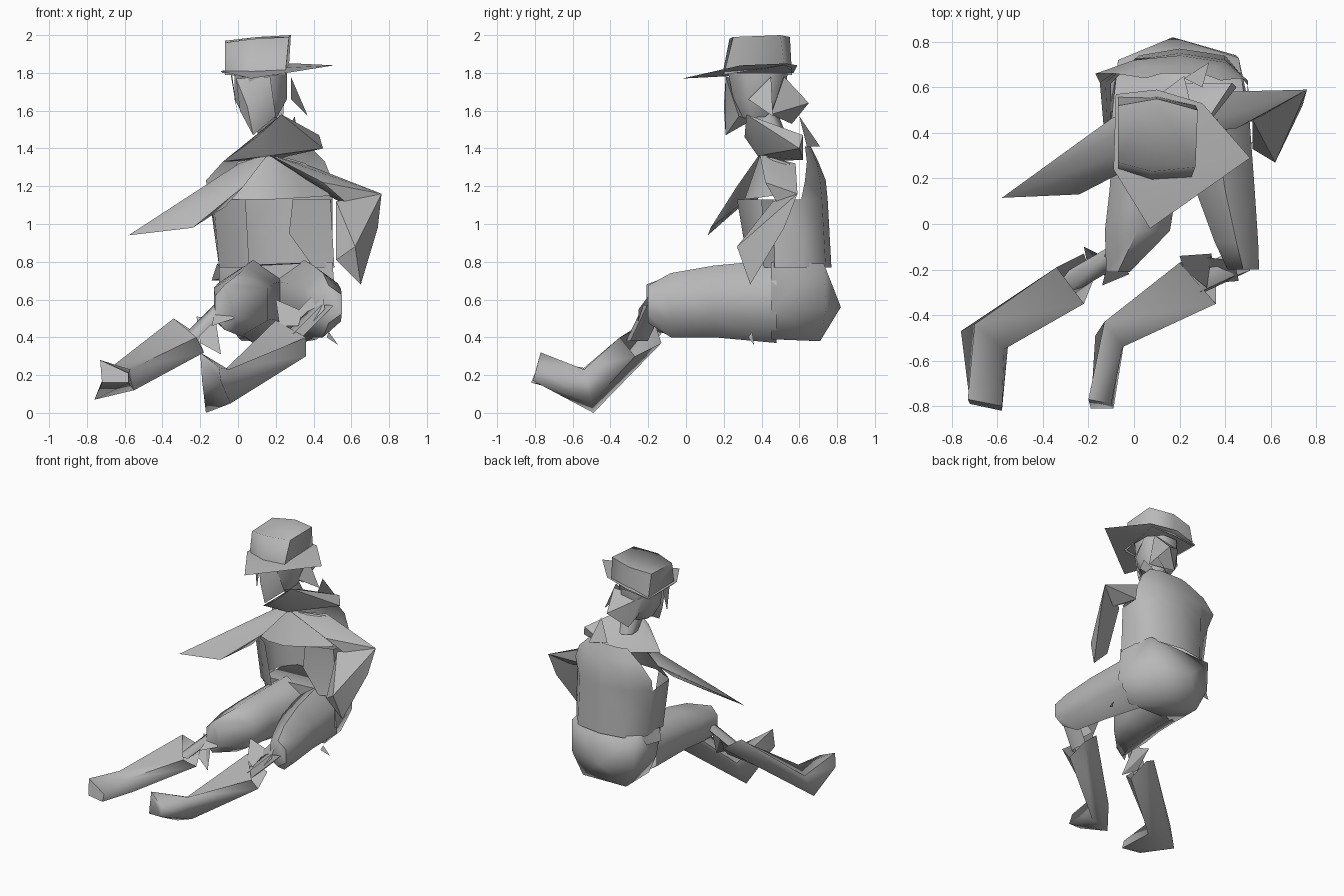
import bpy, bmesh, math
from mathutils import Vector

grey = bpy.data.materials.new("plain grey")
grey.diffuse_color = (0.48, 0.48, 0.48, 1)


def finish(name, bm, angle=50):
    """Turn a bmesh into a named, coloured, angle-smoothed object."""
    bmesh.ops.remove_doubles(bm, verts=bm.verts, dist=0.0005)
    bmesh.ops.recalc_face_normals(bm, faces=bm.faces)
    me = bpy.data.meshes.new(name)
    bm.to_mesh(me)
    bm.free()
    me.materials.append(grey)
    ob = bpy.data.objects.new(name, me)
    bpy.context.collection.objects.link(ob)
    bpy.ops.object.select_all(action='DESELECT')
    ob.select_set(True)
    bpy.context.view_layer.objects.active = ob
    bpy.ops.object.shade_smooth_by_angle(angle=math.radians(angle))
    return ob


def hull(name, pts, angle=40):
    bm = bmesh.new()
    vs = [bm.verts.new(p) for p in pts]
    bmesh.ops.convex_hull(bm, input=vs)
    loose = [v for v in bm.verts if not v.link_faces]
    bmesh.ops.delete(bm, geom=loose, context='VERTS')
    return finish(name, bm, angle)


def strips(bm, rings, closed):
    rows = [[bm.verts.new(p) for p in r] for r in rings]
    n = len(rows[0])
    for a, b in zip(rows, rows[1:]):
        for i in range(n if closed else n - 1):
            j = (i + 1) % n
            bm.faces.new((a[i], a[j], b[j], b[i]))
    return rows


def loft(name, rings, angle=70, caps=()):
    """Closed tube through the rings; caps lists the end rings to fill."""
    bm = bmesh.new()
    rows = strips(bm, rings, True)
    for c in caps:
        bm.faces.new(rows[c])
    return finish(name, bm, angle)


def cloth(name, *patches, angle=70):
    """Open surface made of one or more ring patches that share edges."""
    bm = bmesh.new()
    for rings in patches:
        strips(bm, rings, False)
    return finish(name, bm, angle)


def sheet(name, polys):
    bm = bmesh.new()
    for poly in polys:
        bm.faces.new([bm.verts.new(p) for p in poly])
    return finish(name, bm, 20)


def oval(c, ra, rb, n=8, axis='Z'):
    """Ring of n points around c; Z rings lie flat, Y rings face the front."""
    out = []
    for i in range(n):
        t = 2 * math.pi * (i + 0.5) / n
        a, b = ra * math.cos(t), rb * math.sin(t)
        out.append(Vector(c) + Vector((a, b, 0) if axis == 'Z' else (a, 0, b)))
    return out


def level(z, xy):
    return [(x, y, z) for x, y in xy]


# Hat
loft("hat_crown", [
    [(-0.07, 0.56, 1.79), (-0.07, 0.24, 1.79), (0.08, 0.19, 1.78), (0.25, 0.20, 1.79),
     (0.27, 0.52, 1.84), (0.10, 0.56, 1.81)],
    [(-0.07, 0.52, 1.97), (-0.07, 0.27, 1.96), (0.08, 0.23, 1.98), (0.27, 0.25, 1.99),
     (0.28, 0.50, 2.00), (0.10, 0.55, 1.99)]], 80, caps=(-1,))
hull("hat_brim", [(-0.08, 0.57, 1.80), (-0.09, 0.24, 1.81), (0.07, -0.02, 1.77),
                  (0.51, 0.29, 1.84), (0.30, 0.53, 1.85), (0.10, 0.59, 1.84),
                  (0.1, 0.35, 1.80)])

# Head, beard and hair
loft("head", [oval((0.12, 0.38, 1.80), 0.15, 0.17),
              oval((0.12, 0.39, 1.66), 0.15, 0.15),
              oval((0.12, 0.38, 1.56), 0.09, 0.10)], 50, caps=(-1,))
hull("face", [(-0.01, 0.26, 1.77), (0.17, 0.21, 1.78), (0.01, 0.27, 1.60),
              (0.20, 0.28, 1.57), (0.08, 0.21, 1.47), (0.10, 0.35, 1.55),
              (0.05, 0.20, 1.62)])
sheet("hair_locks", [
    [(-0.04, 0.35, 1.80), (-0.03, 0.24, 1.78), (0.00, 0.23, 1.56)],
    [(0.28, 0.45, 1.78), (0.28, 0.33, 1.66), (0.37, 0.46, 1.57)],
])
hull("back_hair", [(0.02, 0.50, 1.76), (0.25, 0.52, 1.78), (0.22, 0.65, 1.64),
                   (0.10, 0.56, 1.53), (0.24, 0.45, 1.58), (0.05, 0.50, 1.62)])

# Neck and collar
loft("neck", [oval((0.14, 0.40, 1.60), 0.07, 0.08, 6),
              oval((0.17, 0.47, 1.45), 0.07, 0.07, 6)])
hull("collar", [(-0.08, 0.42, 1.33), (0.16, 0.38, 1.36), (0.45, 0.60, 1.40),
                (0.43, 0.62, 1.47), (0.23, 0.32, 1.58), (0.10, 0.31, 1.46),
                (0.18, 0.62, 1.34), (0.22, 0.48, 1.51)])
sheet("collar_flap", [[(0.30, 0.60, 1.57), (0.33, 0.71, 1.41), (0.22, 0.64, 1.41)]])

# Jacket: a shell open at the front, with a raised back and a chest piece
waist = level(0.77, [(0.06, 0.33), (-0.10, 0.42), (-0.10, 0.62), (0.02, 0.74), (0.20, 0.77),
                     (0.40, 0.74), (0.50, 0.62), (0.51, 0.47), (0.40, 0.41)])
ribs = level(1.13, [(0.04, 0.27), (-0.13, 0.39), (-0.15, 0.62), (0.00, 0.72), (0.20, 0.75),
                    (0.40, 0.72), (0.50, 0.61), (0.49, 0.46), (0.29, 0.40)])
middle = [(Vector(a) + Vector(b)) / 2 for a, b in zip(waist, ribs)]
middle[-1].x = 0.27
cloth("jacket", [waist, middle, ribs], [
    ribs[2:7],
    level(1.23, [(-0.17, 0.66), (0.00, 0.72), (0.20, 0.74), (0.40, 0.71), (0.50, 0.63)]),
    level(1.33, [(-0.08, 0.66), (0.05, 0.69), (0.20, 0.70), (0.36, 0.69), (0.46, 0.64)]),
    level(1.41, [(0.05, 0.64), (0.12, 0.66), (0.20, 0.66), (0.30, 0.66), (0.38, 0.63)])])
cloth("chest", [
    [(-0.12, 0.38, 1.13), (0.04, 0.31, 1.13), (0.18, 0.31, 1.13), (0.36, 0.39, 1.14),
     (0.49, 0.46, 1.15)],
    [(0.00, 0.45, 1.33), (0.10, 0.41, 1.35), (0.16, 0.39, 1.36), (0.26, 0.46, 1.35),
     (0.36, 0.55, 1.32)]])
hull("side_pouch", [(-0.14, 0.50, 0.70), (-0.11, 0.48, 0.79), (-0.08, 0.65, 0.76),
                    (-0.05, 0.55, 0.72), (-0.10, 0.62, 0.70)])

# Hips and thighs
hull("hips", [(-0.07, 0.72, 0.78), (0.46, 0.73, 0.79), (-0.10, 0.45, 0.77),
              (0.50, 0.45, 0.80), (0.17, 0.82, 0.56), (-0.06, 0.72, 0.55),
              (0.45, 0.74, 0.55), (0.02, 0.70, 0.38), (0.38, 0.71, 0.38),
              (0.00, 0.45, 0.40), (0.42, 0.45, 0.39), (-0.10, 0.50, 0.58),
              (0.52, 0.45, 0.55)], 70)
thighs = {
    "left_thigh": [((0.08, 0.48, 0.59), 0.19, 0.22), ((0.04, 0.15, 0.59), 0.17, 0.19),
                   ((0.015, -0.03, 0.575), 0.165, 0.17), ((-0.07, -0.21, 0.56), 0.06, 0.12)],
    "right_thigh": [((0.35, 0.48, 0.59), 0.18, 0.22), ((0.40, 0.15, 0.59), 0.15, 0.19),
                    ((0.45, -0.08, 0.57), 0.11, 0.17), ((0.48, -0.20, 0.575), 0.08, 0.10)],
}
for name, secs in thighs.items():
    loft(name, [oval(c, a, b, 6, 'Y') for c, a, b in secs], caps=(-1,))

# Shins and ragged knee cuffs
loft("left_shin", [oval((-0.08, -0.14, 0.57), 0.05, 0.05, 5),
                   oval((-0.27, -0.25, 0.38), 0.05, 0.05, 5)])
loft("right_shin", [oval((0.46, -0.17, 0.57), 0.06, 0.06, 5),
                    oval((0.27, -0.26, 0.38), 0.06, 0.06, 5)])
sheet("knee_cuffs", [
    [(-0.22, -0.10, 0.51), (-0.09, -0.24, 0.31), (-0.20, -0.20, 0.37)],
    [(-0.22, -0.10, 0.51), (-0.09, -0.24, 0.31), (-0.12, -0.15, 0.50)],
    [(-0.10, -0.11, 0.62), (-0.02, -0.22, 0.50), (-0.14, -0.27, 0.46)],
    [(0.20, -0.14, 0.60), (0.34, -0.13, 0.54), (0.32, -0.28, 0.46), (0.22, -0.20, 0.46)],
    [(0.26, -0.14, 0.48), (0.44, -0.16, 0.67), (0.46, -0.25, 0.55), (0.34, -0.26, 0.42)],
    [(0.48, 0.35, 0.43), (0.53, 0.36, 0.36), (0.47, 0.33, 0.40)],
])

# Boots: open knee end, heel section and closed toe
loft("left_boot", [
    [(-0.34, -0.19, 0.50), (-0.22, -0.13, 0.42), (-0.18, -0.25, 0.32), (-0.22, -0.35, 0.40)],
    [(-0.70, -0.44, 0.22), (-0.76, -0.47, 0.07), (-0.55, -0.50, 0.12), (-0.57, -0.55, 0.23)],
    [(-0.73, -0.77, 0.28), (-0.72, -0.79, 0.16), (-0.58, -0.82, 0.16), (-0.58, -0.80, 0.21)],
], 80, caps=(-1,))
loft("right_boot", [
    [(0.20, -0.17, 0.49), (0.34, -0.13, 0.37), (0.36, -0.27, 0.30), (0.36, -0.35, 0.40)],
    [(-0.13, -0.43, 0.17), (-0.17, -0.49, 0.00), (-0.04, -0.50, 0.05), (-0.05, -0.54, 0.23)],
    [(-0.20, -0.77, 0.32), (-0.19, -0.81, 0.17), (-0.09, -0.81, 0.17), (-0.10, -0.79, 0.24)],
], 80, caps=(-1,))

# Arms: one reaching out to a point, one bent at the elbow
hull("reaching_arm", [(0.16, 0.39, 1.37), (0.02, 0.45, 1.33), (-0.09, 0.47, 1.25),
                      (-0.58, 0.115, 0.94), (-0.24, 0.13, 0.98), (0.03, 0.27, 1.20),
                      (-0.07, 0.27, 1.09)])
hull("bent_upper_arm", [(0.16, 0.39, 1.37), (0.35, 0.58, 1.32), (0.76, 0.59, 1.16),
                        (0.45, 0.42, 1.22), (0.46, 0.58, 1.16), (0.61, 0.50, 1.08)])
hull("bent_forearm", [(0.76, 0.59, 1.16), (0.74, 0.52, 0.98), (0.52, 0.46, 1.12),
                      (0.62, 0.27, 0.88), (0.65, 0.34, 0.68), (0.52, 0.33, 0.81)])
